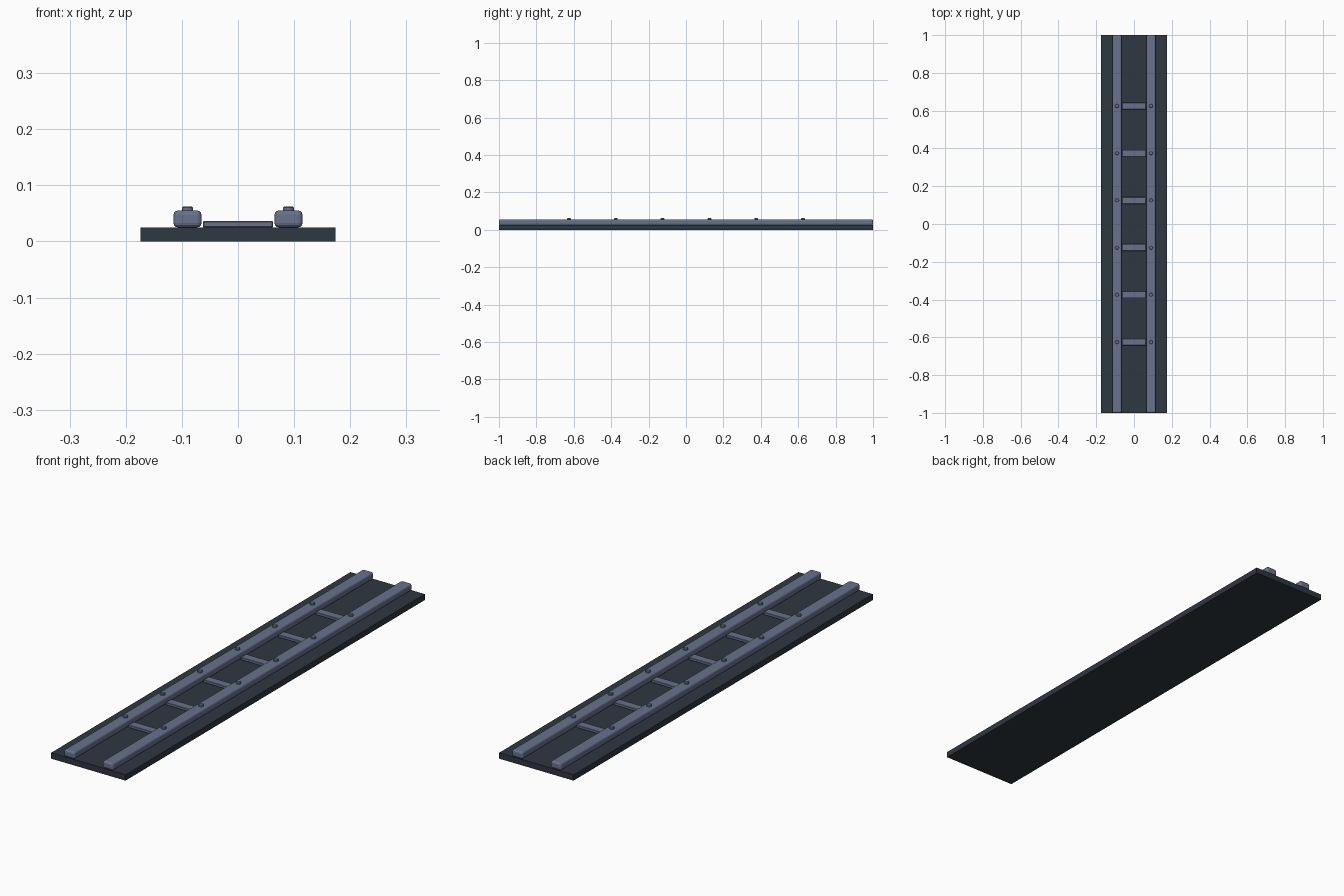
import bpy

if "Cube" in bpy.data.objects:
    bpy.data.objects.remove(bpy.data.objects["Cube"])

def material(name, rgb):
    m = bpy.data.materials.new(name)
    m.diffuse_color = (*rgb, 1)
    m.use_nodes = True
    m.node_tree.nodes["Principled BSDF"].inputs["Base Color"].default_value = m.diffuse_color
    return m

DARK = material("dark slate", (0.027, 0.038, 0.052))
STEEL = material("blue grey steel", (0.135, 0.17, 0.26))

def finish(obj, name, mat, bevel=0, segments=2):
    obj.name = name
    obj.data.materials.append(mat)
    if bevel:
        mod = obj.modifiers.new("Bevel", 'BEVEL')
        mod.width = bevel
        mod.segments = segments
        mod.limit_method = 'ANGLE'
        mod.angle_limit = 0.9

def box(name, x, y, z0, z1, width, length, mat, bevel=0, segments=2):
    bpy.ops.mesh.primitive_cube_add(size=1, location=(x, y, (z0 + z1) / 2))
    obj = bpy.context.object
    obj.scale = (width, length, z1 - z0)
    bpy.ops.object.transform_apply(location=False, rotation=False, scale=True)
    finish(obj, name, mat, bevel, segments)

def bolt(x, y):
    bpy.ops.mesh.primitive_cylinder_add(vertices=12, radius=0.01, depth=0.012,
                                        location=(x, y, 0.056))
    finish(bpy.context.object, "bolt_head", STEEL, 0.002, 1)

# Base plate
box("base_plate", 0, 0, 0, 0.025, 0.348, 2.0, DARK)

# Two rounded rails
for x in (-0.09, 0.09):
    box("rail", x, 0, 0.025, 0.055, 0.05, 2.0, STEEL, 0.008, 3)

# Cross bars with a bolt on each rail beside them
for i in range(6):
    y = -0.625 + 0.25 * i
    box("cross_bar", 0, y, 0.025, 0.036, 0.125, 0.036, STEEL, 0.0015, 1)
    for x in (-0.09, 0.09):
        bolt(x, y)
